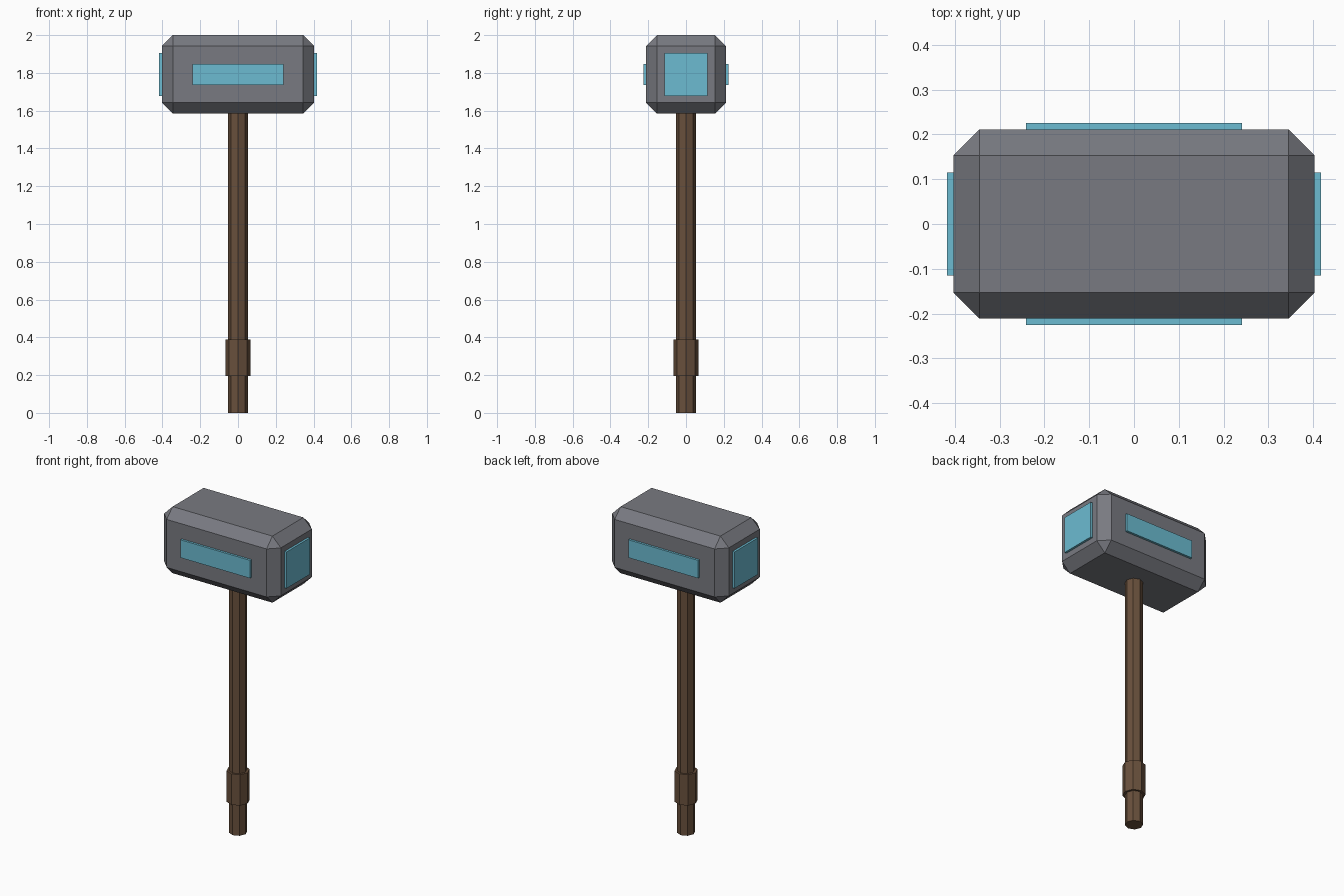
import bpy
from mathutils import Vector

cube = bpy.data.objects.get("Cube")
if cube:
    bpy.data.objects.remove(cube, do_unlink=True)


def material(name, colour):
    mat = bpy.data.materials.new(name)
    mat.use_nodes = True
    mat.diffuse_color = (*colour, 1)
    mat.node_tree.nodes["Principled BSDF"].inputs["Base Color"].default_value = (*colour, 1)
    return mat


stone = material("grey stone", (0.19, 0.195, 0.22))
glow = material("pale blue inlay", (0.15, 0.5, 0.64))
wood = material("brown wood", (0.14, 0.08, 0.045))


def finish(name, mat):
    obj = bpy.context.object
    obj.name = name
    obj.data.materials.append(mat)
    return obj


def box(name, centre, size, mat):
    bpy.ops.mesh.primitive_cube_add(size=1, location=centre)
    obj = finish(name, mat)
    for v in obj.data.vertices:
        v.co *= Vector(size)
    return obj


def rod(name, radius, bottom, top, mat):
    bpy.ops.mesh.primitive_cylinder_add(
        vertices=8, radius=radius, depth=top - bottom, location=(0, 0, (bottom + top) / 2))
    return finish(name, mat)


# Chamfered head
MID = 1.792
head = box("hammer_head", (0, 0, MID), (0.806, 0.422, 0.416), stone)
bevel = head.modifiers.new("chamfer", "BEVEL")
bevel.width = 0.058
bevel.segments = 1

# Raised inlays on both long sides and both striking ends
for side, sign in (("front", -1), ("back", 1)):
    box(side + "_inlay", (0, sign * 0.21, MID), (0.482, 0.03, 0.112), glow)
for side, sign in (("right", -1), ("left", 1)):
    box(side + "_end_inlay", (sign * 0.402, 0, MID), (0.03, 0.23, 0.228), glow)

# Eight-sided shaft and grip band
rod("handle", 0.052, 0, 1.6, wood)
rod("grip_band", 0.066, 0.195, 0.388, wood)
